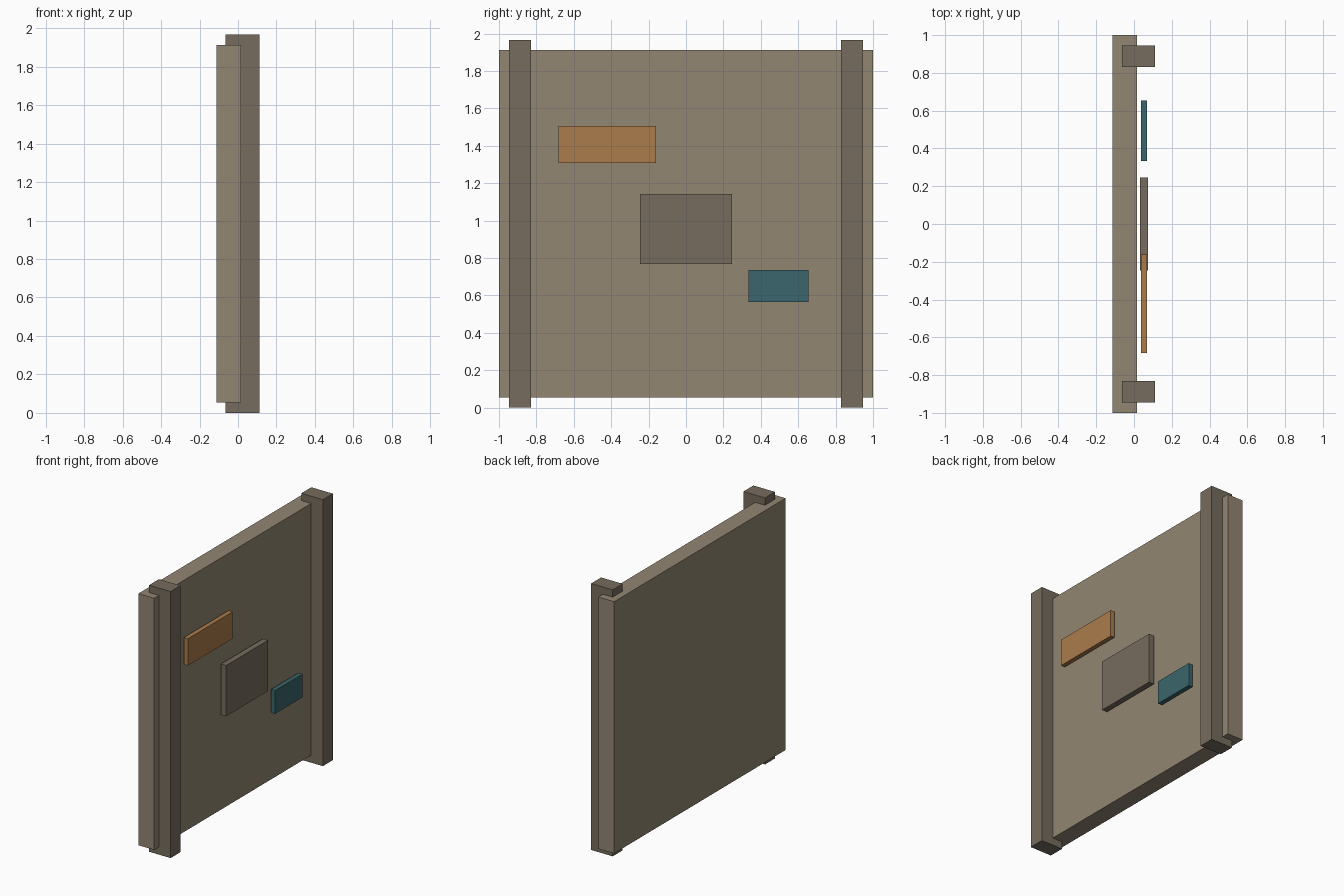
import bpy
import bmesh

if "Cube" in bpy.data.objects:
    bpy.data.objects.remove(bpy.data.objects["Cube"])


def material(name, color):
    mat = bpy.data.materials.new(name)
    mat.diffuse_color = (*color, 1.0)
    mat.use_nodes = True
    mat.node_tree.nodes["Principled BSDF"].inputs["Base Color"].default_value = mat.diffuse_color
    return mat


def box(name, x, y, z, mat):
    """Box spanning the given (min, max) range on each axis."""
    size = [b - a for a, b in (x, y, z)]
    bm = bmesh.new()
    bmesh.ops.create_cube(bm, size=1.0)
    bmesh.ops.scale(bm, vec=size, verts=bm.verts)
    mesh = bpy.data.meshes.new(name)
    bm.to_mesh(mesh)
    bm.free()
    mesh.materials.append(mat)
    obj = bpy.data.objects.new(name, mesh)
    obj.location = [(a + b) / 2 for a, b in (x, y, z)]
    bpy.context.collection.objects.link(obj)
    return obj


stone = material("light_stone", (0.29, 0.24, 0.17))
dark = material("dark_stone", (0.18, 0.15, 0.11))
orange = material("orange_paint", (0.41, 0.20, 0.07))
teal = material("teal_paint", (0.042, 0.133, 0.15))

# Main wall slab
box("wall_panel", (-0.113, 0.016), (-1.0, 1.0), (0.055, 1.913), stone)

# Upright posts near both ends
for side, label in ((-1, "left"), (1, "right")):
    y = sorted((side * 0.83, side * 0.946))
    box(f"{label}_post", (-0.064, 0.112), y, (0.0, 1.967), dark)

# Thin plates floating just off the wall face
box("upper_plate", (0.036, 0.069), (-0.682, -0.161), (1.308, 1.507), orange)
box("centre_plate", (0.032, 0.074), (-0.245, 0.245), (0.768, 1.143), dark)
box("lower_plate", (0.036, 0.069), (0.334, 0.655), (0.564, 0.736), teal)
